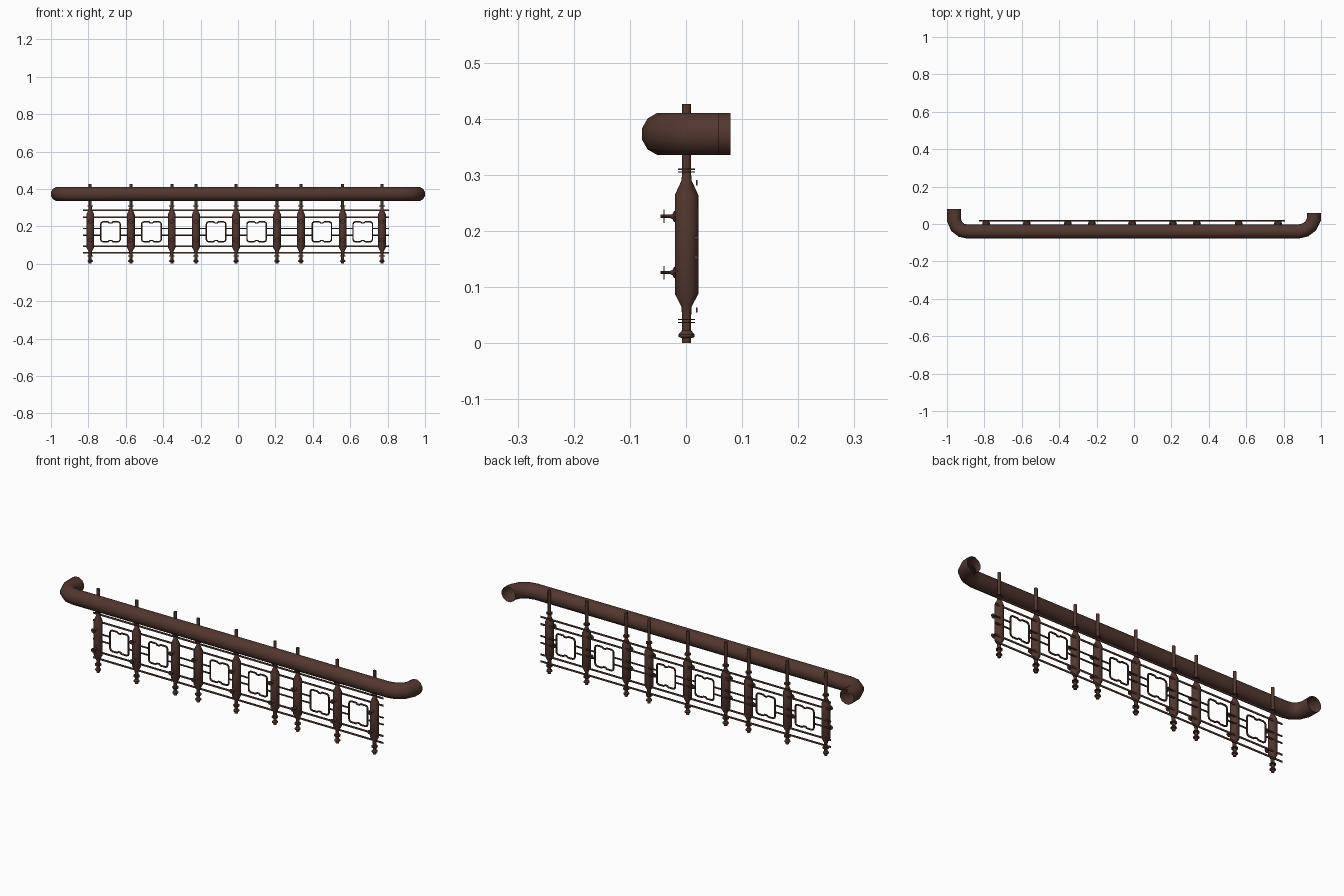
import bpy, bmesh, math
from mathutils import Matrix, Vector

if "Cube" in bpy.data.objects:
    bpy.data.objects.remove(bpy.data.objects["Cube"])

brown = bpy.data.materials.new("dark_brown_wood")
brown.diffuse_color = (0.085, 0.038, 0.029, 1)
brown.use_nodes = True
brown.node_tree.nodes["Principled BSDF"].inputs["Base Color"].default_value = brown.diffuse_color


def finish(obj, angle=35):
    obj.data.materials.clear()
    obj.data.materials.append(brown)
    bpy.ops.object.select_all(action='DESELECT')
    obj.select_set(True)
    bpy.context.view_layer.objects.active = obj
    bpy.ops.object.shade_smooth_by_angle(angle=math.radians(angle))


def link(name, bm):
    me = bpy.data.meshes.new(name)
    bm.to_mesh(me)
    bm.free()
    obj = bpy.data.objects.new(name, me)
    bpy.context.collection.objects.link(obj)
    finish(obj)


def lathe(name, profile, sides, matrix):
    """Spin (radius, height) points round the local z axis."""
    bm = bmesh.new()
    rings = []
    for r, z in profile:
        rings.append([bm.verts.new((r * math.cos(2 * math.pi * i / sides),
                                    r * math.sin(2 * math.pi * i / sides), z)) for i in range(sides)])
    for a, b in zip(rings, rings[1:]):
        for i in range(sides):
            j = (i + 1) % sides
            bm.faces.new((a[i], a[j], b[j], b[i]))
    bm.faces.new(rings[0][::-1])
    bm.faces.new(rings[-1])
    bm.transform(matrix)
    link(name, bm)


def strip(name, x0, x1, y, z, depth, height):
    """Flat bar along x."""
    bm = bmesh.new()
    bmesh.ops.create_cube(bm, size=1, matrix=Matrix.Translation(((x0 + x1) / 2, y, z))
                          @ Matrix.Diagonal((x1 - x0, depth, height, 1)))
    link(name, bm)


def tube(name, points, radius, res, closed=False, caps=True, tilt=0):
    """Round tube swept along a polyline."""
    cu = bpy.data.curves.new(name, 'CURVE')
    cu.dimensions = '3D'
    cu.bevel_depth, cu.bevel_resolution, cu.use_fill_caps = radius, res, caps
    sp = cu.splines.new('POLY')
    sp.points.add(len(points) - 1)
    for p, co in zip(sp.points, points):
        p.co = (*co, 1)
        p.tilt = tilt
    sp.use_cyclic_u = closed
    obj = bpy.data.objects.new(name, cu)
    bpy.context.collection.objects.link(obj)
    bpy.ops.object.select_all(action='DESELECT')
    obj.select_set(True)
    bpy.context.view_layer.objects.active = obj
    bpy.ops.object.convert(target='MESH')
    finish(bpy.context.view_layer.objects.active)


# Handrail: open tube whose ends bend backwards
rail_path = [(-0.962, 0.079), (-0.962, 0.02), (-0.948, -0.014), (-0.922, -0.034), (-0.885, -0.041),
             (0.875, -0.041), (0.915, -0.032), (0.945, -0.01), (0.962, 0.025), (0.962, 0.058)]
tube("handrail", [(x, y, 0.373) for x, y in rail_path], 0.039, 4, caps=False, tilt=math.radians(15))

# Turned posts with collars, and two front studs on each
post_profile = [(0.008, 0), (0.008, 0.009), (0.014, 0.011), (0.014, 0.016), (0.008, 0.023),
                (0.008, 0.036), (0.015, 0.036), (0.015, 0.038), (0.008, 0.038),
                (0.008, 0.041), (0.015, 0.041), (0.015, 0.043), (0.008, 0.043),
                (0.009, 0.065), (0.021, 0.088), (0.021, 0.264), (0.009, 0.290),
                (0.008, 0.304), (0.015, 0.304), (0.015, 0.306), (0.008, 0.306),
                (0.008, 0.309), (0.015, 0.309), (0.015, 0.311), (0.008, 0.311), (0.008, 0.426)]
stud_profile = [(0.010, 0.019), (0.010, 0.021), (0.005, 0.024), (0.003, 0.028), (0.003, 0.038),
                (0.012, 0.038), (0.012, 0.040), (0.003, 0.040), (0.003, 0.045)]
posts = [-0.79, -0.573, -0.354, -0.225, -0.01, 0.208, 0.336, 0.56, 0.77]
for x in posts:
    lathe("post", post_profile, 12, Matrix.Translation((x, 0.001, 0)))
    for z in (0.126, 0.226):
        lathe("post_stud", stud_profile, 8,
              Matrix.Translation((x, 0, z)) @ Matrix.Rotation(math.pi / 2, 4, 'X'))

# Long thin horizontal bars on the back of the posts
for z in (0.059, 0.094, 0.249, 0.286):
    strip("long_bar", -0.83, 0.808, 0.019, z, 0.003, 0.009)

# Ornamental frames: rounded squares with a small notch in the top and bottom
frames = [-0.682, -0.463, -0.117, 0.10, 0.448, 0.667]
quarter = [(0.006, 0.047), (0.013, 0.053), (0.041, 0.053), (0.049, 0.049), (0.052, 0.041)]
outline = (quarter + [(x, -z) for x, z in quarter[::-1]]
           + [(-x, -z) for x, z in quarter] + [(-x, z) for x, z in quarter[::-1]])
for cx in frames:
    tube("ornament_frame", [(cx + x, 0.018, 0.171 + z) for x, z in outline], 0.0045, 1, closed=True)

# Middle bars, running between the frames
stops = [-0.83] + [cx + s * 0.052 for cx in frames for s in (-1, 1)] + [0.808]
for z in (0.153, 0.188):
    for a, b in zip(stops[::2], stops[1::2]):
        tube("middle_bar", [(a, 0.018, z), (b, 0.018, z)], 0.004, 1)
